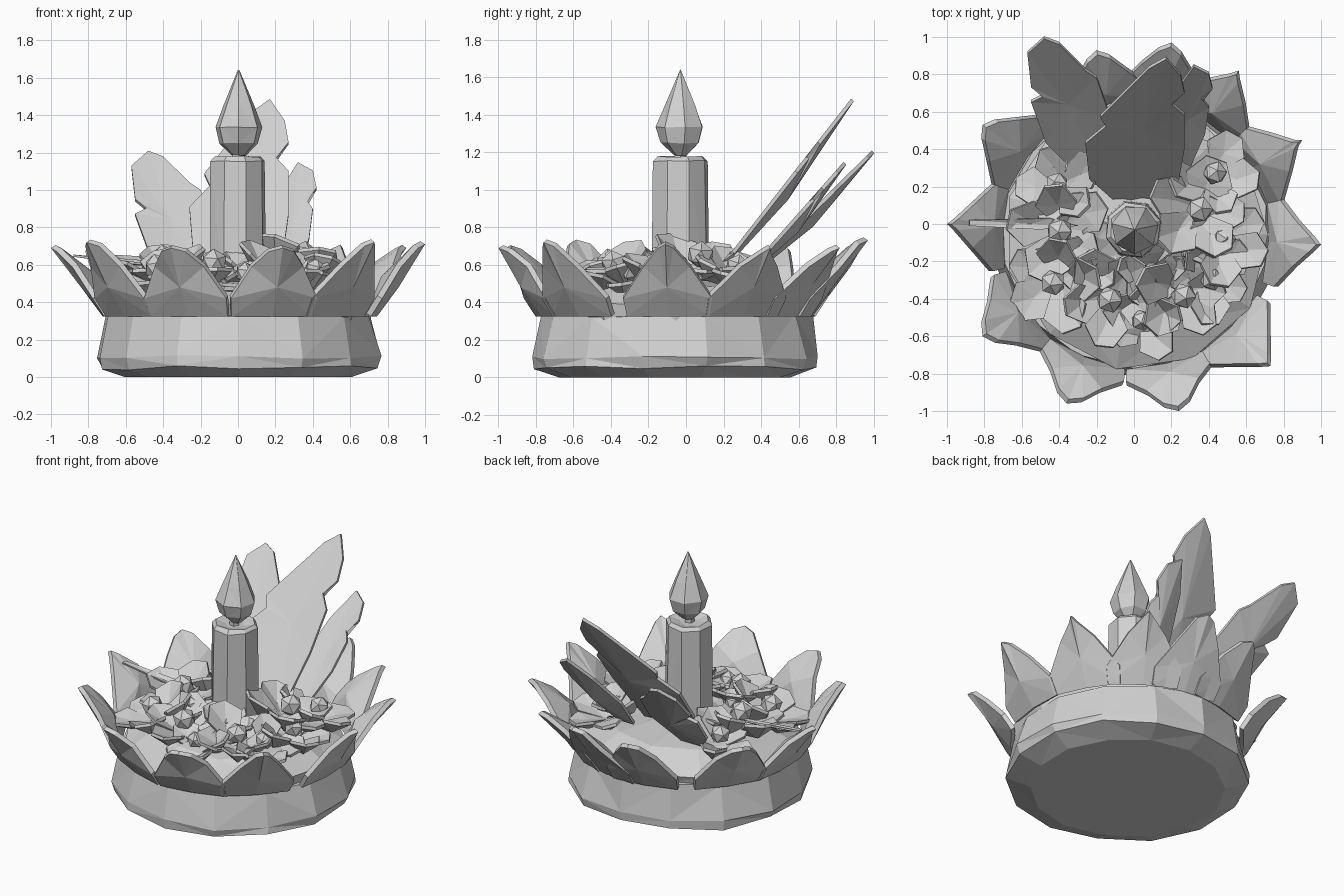
import bpy, bmesh, math, random
from mathutils import Vector, Matrix, Euler

random.seed(4)
cube = bpy.data.objects.get("Cube")
if cube:
    bpy.data.objects.remove(cube, do_unlink=True)

clay = bpy.data.materials.new("light grey")
clay.use_nodes = True
GREY = (0.64, 0.64, 0.64, 1)
clay.diffuse_color = GREY
clay.node_tree.nodes["Principled BSDF"].inputs["Base Color"].default_value = GREY


def finish(name, bm):
    """Turn a bmesh into a flat-shaded object."""
    bmesh.ops.recalc_face_normals(bm, faces=bm.faces)
    mesh = bpy.data.meshes.new(name)
    bm.to_mesh(mesh)
    bm.free()
    mesh.materials.append(clay)
    obj = bpy.data.objects.new(name, mesh)
    bpy.context.collection.objects.link(obj)
    return obj


def lathe(name, profile, sides, centre, jitter=0.0, turn=0.0):
    """Faceted solid of revolution from (radius, height) pairs, closed at both ends."""
    bm = bmesh.new()
    rings = []
    for r, z in profile:
        ring = []
        for i in range(sides):
            a = math.tau * i / sides + turn
            rr = r + random.uniform(-jitter, jitter)
            zz = z + (random.uniform(-jitter, jitter) if z > 0 else 0)
            ring.append(bm.verts.new((centre[0] + rr * math.cos(a), centre[1] + rr * math.sin(a), zz)))
        rings.append(ring)
    for low, high in zip(rings, rings[1:]):
        for i in range(sides):
            j = (i + 1) % sides
            bm.faces.new((low[i], low[j], high[j], high[i]))
    bm.faces.new(rings[0][::-1])
    bm.faces.new(rings[-1])
    walls = [f for f in bm.faces if len(f.verts) == 4]
    bmesh.ops.triangulate(bm, faces=walls)
    return finish(name, bm)


def plate(bm, ring, centre, thickness, belly):
    """Closed blade: a fan of triangles about centre, with a ridged back of depth belly."""
    pts = [Vector(p) for p in ring]
    mid = Vector(centre)
    n = Vector()
    for a, b in zip(pts, pts[1:] + pts[:1]):
        n += (a - mid).cross(b - mid)
    n.normalize()
    front = [bm.verts.new(p) for p in pts]
    back = [bm.verts.new(p - n * thickness) for p in pts]
    cf, cb = bm.verts.new(mid), bm.verts.new(mid - n * belly)
    for i in range(len(pts)):
        j = (i + 1) % len(pts)
        bm.faces.new((front[i], front[j], cf))
        bm.faces.new((back[j], back[i], cb))
        bm.faces.new((front[j], front[i], back[i], back[j]))


# Float base and the filling inside the bowl
MID = (0.01, -0.055)
lathe("base", [(0.62, 0), (0.755, 0.05), (0.77, 0.11), (0.72, 0.335)], 14, MID, 0.014, 0.22)
lathe("filling", [(0.69, 0.30), (0.715, 0.39), (0.52, 0.49), (0.1, 0.54)], 11, MID, 0.015)

# Outer petals: tip position and half width of the blunt end; the ridge faces into the bowl
TIPS = [(0.24, -1.0, 0.69, 0.07), (-0.36, -0.96, 0.69, 0.07), (-0.81, -0.60, 0.72, 0.065),
        (-1.0, 0, 0.69, 0.03), (-0.81, 0.53, 0.69, 0.06), (-0.20, 0.93, 0.7, 0.06),
        (0.20, 0.97, 0.73, 0.06), (0.56, 0.82, 0.69, 0.03), (0.90, 0.45, 0.69, 0.02),
        (1.0, -0.11, 0.71, 0.04), (0.73, -0.76, 0.72, 0.04)]
bm = bmesh.new()
for x, y, z, blunt in TIPS:
    out = Vector((x - MID[0], y - MID[1], 0))
    reach = out.length
    out.normalize()
    side = Vector((-out.y, out.x, 0))
    origin = Vector((*MID, 0))

    def at(r, s, h):
        return origin + out * r + side * s + Vector((0, 0, h))

    half = [(0.715, 0.22, 0.325), (0.775, 0.238, 0.42), (reach - 0.12, 0.10 + 0.6 * blunt, 0.59),
            (reach - 0.035, blunt, z - 0.02)]
    ring = [at(r, -s, h) for r, s, h in half] + [at(reach, 0, z)]
    ring += [at(r, s, h) for r, s, h in half[::-1]] + [at(0.735, 0, 0.325)]
    plate(bm, ring[::-1], at(0.85, 0, 0.48), 0.03, 0.11)
finish("outer_petals", bm)

# Candle with a bevelled rim, and its wick and flame
AXIS = (-0.003, -0.03)
lathe("candle", [(0.158, 0.45), (0.15, 1.155), (0.128, 1.178), (0.06, 1.16)], 8, AXIS, 0.004, 0.3)
lathe("wick", [(0.035, 1.14), (0.03, 1.22)], 5, AXIS)
lathe("flame", [(0.035, 1.185), (0.105, 1.25), (0.13, 1.335), (0.085, 1.45), (0.003, 1.64)],
      7, (0.005, -0.03), 0.003, 0.2)

# Tall back leaves: outlines in plan, each lying on its own slope
LEAVES = {
    "centre_leaf": ([(0.22, 0.12), (0.27, 0.4), (0.27, 0.58), (0.20, 0.64), (0.27, 0.70), (0.25, 0.79),
                     (0.17, 0.88), (0.08, 0.83), (-0.07, 0.68), (-0.18, 0.57), (-0.15, 0.52),
                     (-0.26, 0.43), (-0.24, 0.24), (-0.10, 0.12)], (0.06, 0.5), 0.36, 1.28),
    "left_leaf": ([(-0.18, 0.3), (-0.12, 0.55), (-0.2, 0.78), (-0.26, 0.82), (-0.40, 0.96), (-0.48, 0.99),
                   (-0.57, 0.91), (-0.55, 0.73), (-0.49, 0.68), (-0.55, 0.65), (-0.47, 0.43),
                   (-0.34, 0.3)], (-0.36, 0.64), 0.23, 0.99),
    "right_leaf": ([(0.30, 0.3), (0.38, 0.48), (0.40, 0.62), (0.36, 0.67), (0.42, 0.72), (0.40, 0.80),
                    (0.32, 0.84), (0.22, 0.7), (0.14, 0.5), (0.18, 0.3)], (0.29, 0.56), 0.20, 1.13),
}
for name, (outline, (cx, cy), lift, slope) in LEAVES.items():
    bm = bmesh.new()
    ring = [(x, y, lift + slope * y) for x, y in outline]
    plate(bm, ring, (cx, cy, lift + slope * cy - 0.02), 0.02, 0.055)
    finish(name, bm)

# Low slender leaf lying to one side
bm = bmesh.new()
plate(bm, [(-0.3, -0.01, 0.6), (-0.45, 0.03, 0.62), (-0.88, 0.02, 0.655), (-0.88, -0.01, 0.655),
           (-0.5, -0.03, 0.61)], (-0.55, 0.0, 0.61), 0.012, 0.012)
finish("slender_leaf", bm)


def flower(name, place, size, tilt, turn):
    """Five cupped petals with blunt ends around a faceted bud."""
    bm = bmesh.new()
    for k in range(5):
        spin = Matrix.Rotation(turn + math.tau * k / 5 + random.uniform(-0.15, 0.15), 3, 'Z')
        s = size * random.uniform(0.9, 1.15)
        rise = random.uniform(0.1, 0.6) * s
        half = [(0.06, 0.08, -0.04), (0.6, 0.46, 0.7 * rise), (1.0, 0.2, 0.9 * rise)]
        ring = [(r * s, -w * s, h) for r, w, h in half]
        ring += [(r * s, w * s, h) for r, w, h in half[::-1]]
        plate(bm, [spin @ Vector(p) for p in ring],
              spin @ Vector((0.55 * s, 0, 0.15 * rise)), 0.02, 0.06)
    bmesh.ops.create_icosphere(bm, subdivisions=1, radius=0.3 * size,
                               matrix=Matrix.Translation((0, 0, 0.3 * size)))
    bm.transform(Matrix.Translation(place) @ Euler(tilt).to_matrix().to_4x4())
    finish(name, bm)


# Flower bed around the candle
BLOOMS = [((-0.39, -0.03, 0.56), 0.25, (0.1, -0.1, 0), 0.5), ((0.34, 0.07, 0.58), 0.25, (-0.1, 0.15, 0), 0.1),
          ((-0.13, -0.39, 0.54), 0.25, (0.2, 0, 0), 0.9), ((0.25, -0.37, 0.54), 0.24, (0.2, 0.2, 0), 0.3),
          ((-0.42, -0.30, 0.52), 0.24, (0.2, -0.2, 0), 0.0), ((0.47, -0.08, 0.53), 0.22, (0, 0.2, 0), 0.7),
          ((0.04, -0.50, 0.50), 0.20, (0.25, 0, 0), 0.2), ((-0.40, 0.2, 0.52), 0.22, (-0.2, -0.2, 0), 0.6),
          ((0.42, 0.26, 0.53), 0.22, (-0.2, 0.2, 0), 1.0), ((0.10, -0.25, 0.55), 0.18, (0.2, 0.1, 0), 0.4),
          ((0.40, -0.28, 0.51), 0.22, (0.2, 0.2, 0), 0.8), ((-0.22, -0.18, 0.55), 0.18, (0.1, -0.1, 0), 0.1)]
for i, (place, size, tilt, turn) in enumerate(BLOOMS):
    flower(f"flower_{i + 1}", place, size, tilt, turn)
